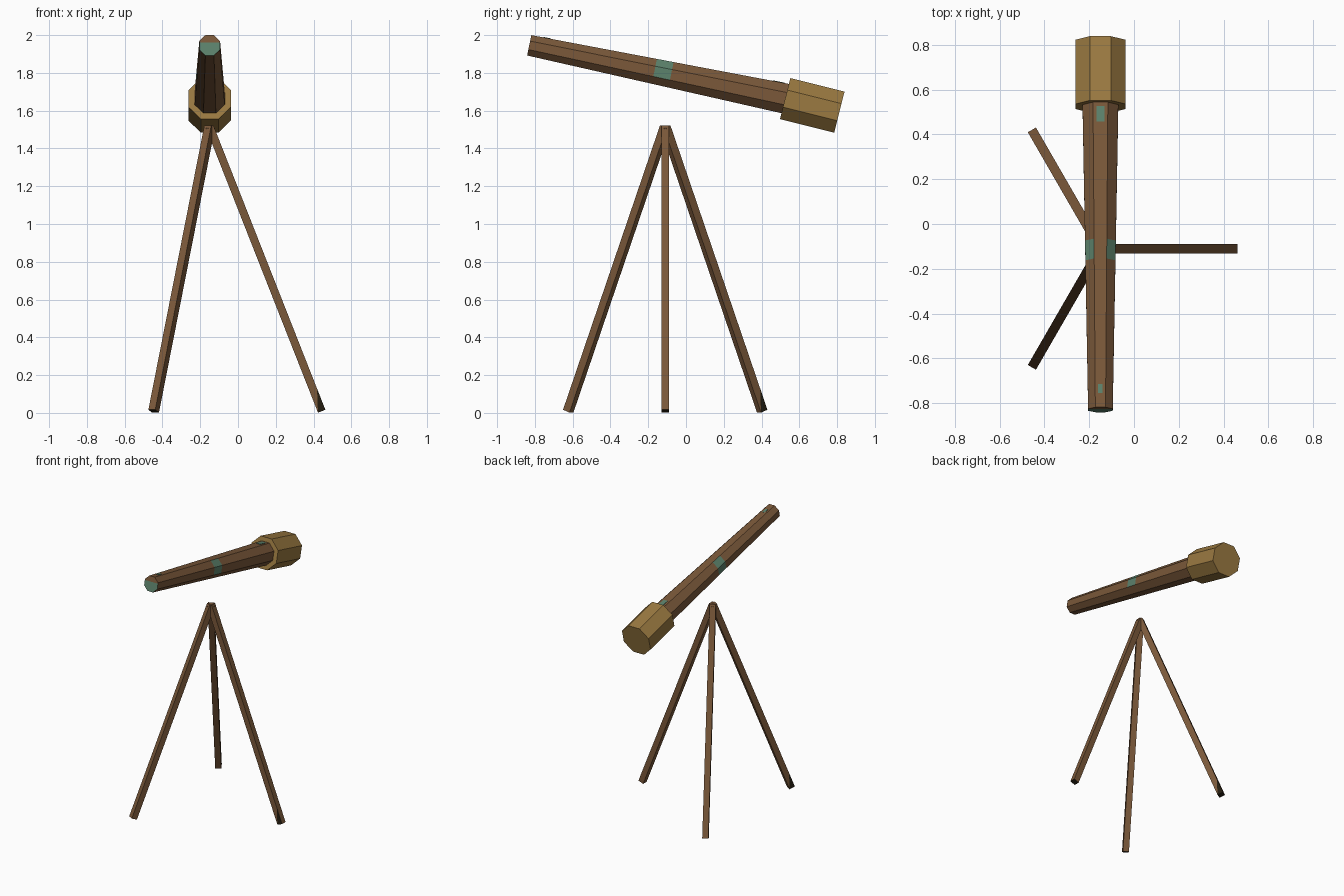
import bpy, bmesh, math
from mathutils import Vector, Matrix

if "Cube" in bpy.data.objects:
    bpy.data.objects.remove(bpy.data.objects["Cube"])


def material(name, rgb):
    m = bpy.data.materials.new(name)
    m.diffuse_color = (*rgb, 1)
    m.use_nodes = True
    m.node_tree.nodes["Principled BSDF"].inputs["Base Color"].default_value = m.diffuse_color
    return m


BROWN = material("brown wood", (0.195, 0.098, 0.042))
GOLD = material("dull brass", (0.33, 0.195, 0.053))
GREEN = material("green patina", (0.107, 0.223, 0.15))
DARK = material("dark tip", (0.017, 0.012, 0.005))


def finish(bm, name, matrix, mats):
    bmesh.ops.recalc_face_normals(bm, faces=bm.faces)
    me = bpy.data.meshes.new(name)
    bm.to_mesh(me)
    bm.free()
    me.transform(matrix)
    for m in mats:
        me.materials.append(m)
    ob = bpy.data.objects.new(name, me)
    bpy.context.collection.objects.link(ob)
    return ob


def frame(a, b, up):
    """Matrix with z along a->b, y towards up, origin midway."""
    a, b = Vector(a), Vector(b)
    z = (b - a).normalized()
    x = Vector(up).cross(z).normalized()
    y = z.cross(x)
    rot = Matrix((x, y, z)).transposed().to_4x4()
    return Matrix.Translation((a + b) / 2) @ rot, (b - a).length


def octagon_tube(width1, width2, length):
    """Solid eight-sided tube, flat side up; widths across flats."""
    bm = bmesh.new()
    k = 0.5 / math.cos(math.pi / 8)
    bmesh.ops.create_cone(bm, cap_ends=True, segments=8, radius1=width1 * k,
                          radius2=width2 * k, depth=length,
                          matrix=Matrix.Rotation(math.pi / 8, 4, 'Z'))
    return bm


def cut(bm, faces, co, no):
    geom = set(faces)
    for f in faces:
        geom.update(f.edges)
        geom.update(f.verts)
    bmesh.ops.bisect_plane(bm, geom=list(geom), plane_co=co, plane_no=no)
    bm.normal_update()


# Barrel with green band and eyepiece
NARROW, WIDE = 0.11, 0.16
M, length = frame((-0.15, -0.83, 1.946), (-0.15, 0.53, 1.663), (0, 0, 1))
bm = octagon_tube(NARROW, WIDE, length)
band = (-0.018, 0.072)
for z in band:
    cut(bm, bm.faces[:], (0, 0, z), (0, 0, 1))
cut(bm, [f for f in bm.faces if f.normal.z < -0.9], (0, 0.016, 0), (0, 1, 0))
for f in bm.faces:
    c = f.calc_center_median()
    if f.normal.z < -0.9:
        f.material_index = int(c.y < 0.016)
    elif band[0] < c.z < band[1] and -0.3 < f.normal.y < 0.9:
        f.material_index = 1
finish(bm, "barrel", M, [BROWN, GREEN])

# Small green patches on top of the barrel
for name, z, w, l in (("front_patch", -0.61, 0.02, 0.04), ("rear_patch", 0.64, 0.035, 0.07)):
    bm = bmesh.new()
    y = (NARROW + (WIDE - NARROW) * (z / length + 0.5)) / 2
    bmesh.ops.create_cube(bm, size=1, matrix=Matrix.Translation((0, y, z))
                          @ Matrix.Diagonal((w, 0.005, l, 1)))
    finish(bm, name, M, [GREEN])

# Brass lens hood
M, length = frame((-0.15, 0.525, 1.664), (-0.15, 0.812, 1.592), (0, 0, 1))
finish(octagon_tube(0.224, 0.224, length), "lens_hood", M, [GOLD])

# Three tripod legs, each with a dark foot and a dark slanted corner on one side
S = 0.042
for i in range(3):
    a = i * math.tau / 3
    out = Vector((math.cos(a), math.sin(a), 0))
    top = Vector((-0.15, -0.11, 1.515))
    foot = Vector((-0.15, -0.11, 0.009)) + out * 0.593
    M, length = frame(top, foot, out)
    bm = bmesh.new()
    bmesh.ops.create_cube(bm, size=1, matrix=Matrix.Diagonal((S, S, length, 1)))
    clockwise = Vector((math.sin(a), -math.cos(a), 0))
    side = 1 if (M.to_3x3() @ Vector((1, 0, 0))).dot(clockwise) > 0 else -1
    slant = Vector((0, 0.12, S)).normalized()
    corner = Vector((0, -S / 2, length / 2 - 0.0005))
    bm.normal_update()
    cut(bm, [f for f in bm.faces if f.normal.x * side > 0.9], corner, slant)
    for f in bm.faces:
        beyond = (f.calc_center_median() - corner).dot(slant) > 0
        if f.normal.z > 0.9 or (f.normal.x * side > 0.9 and beyond):
            f.material_index = 1
    finish(bm, f"tripod_leg_{i + 1}", M, [BROWN, DARK])
